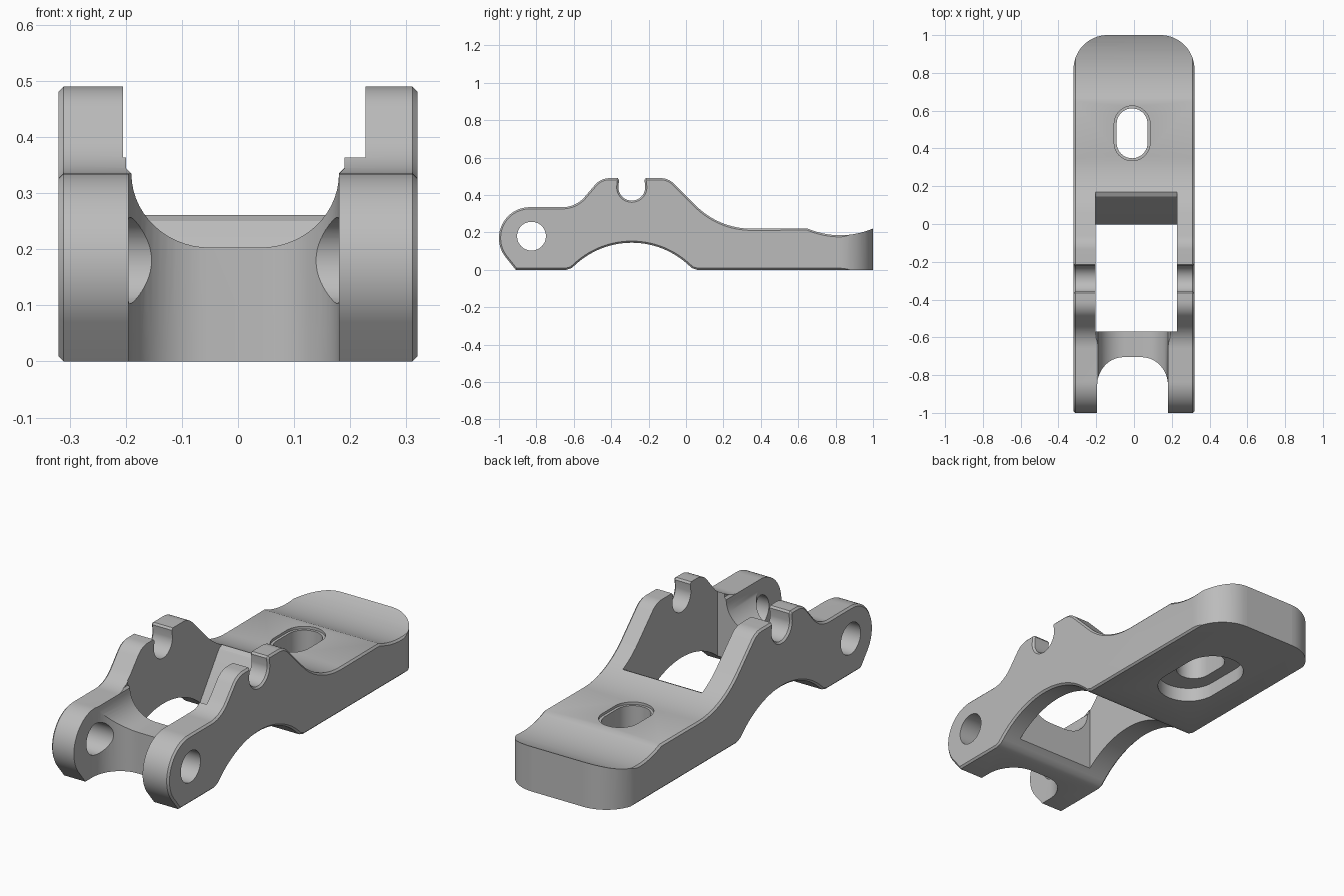
import bpy, bmesh
from math import cos, sin, radians
from mathutils import Vector

old = bpy.data.objects.get("Cube")
if old:
    bpy.data.objects.remove(old, do_unlink=True)

steel = bpy.data.materials.new("grey metal")
steel.use_nodes = True
grey = (0.5, 0.5, 0.5, 1)
steel.diffuse_color = grey
steel.node_tree.nodes["Principled BSDF"].inputs["Base Color"].default_value = grey


def arc(cx, cy, rx, start, end, n=12, ry=None):
    """Points along a circular or elliptical arc, angles in degrees."""
    ry = ry or rx
    angles = [radians(start + (end - start) * i / n) for i in range(n + 1)]
    return [(cx + rx * cos(a), cy + ry * sin(a)) for a in angles]


def prism(name, points, axis, low, high, chamfer=0):
    """Extrude a closed 2D profile along one axis, optionally chamfering both caps."""
    place = {"x": lambda u, v, w: (w, u, v),
             "y": lambda u, v, w: (u, w, v),
             "z": lambda u, v, w: (u, v, w)}[axis]
    bm = bmesh.new()
    cap = bm.faces.new([bm.verts.new(place(u, v, low)) for u, v in points])
    grown = bmesh.ops.extrude_face_region(bm, geom=[cap], use_keep_orig=True)["geom"]
    shift = Vector(place(0, 0, high - low))
    bmesh.ops.translate(bm, vec=shift, verts=[g for g in grown if isinstance(g, bmesh.types.BMVert)])
    bmesh.ops.recalc_face_normals(bm, faces=bm.faces[:])
    if chamfer:
        far = [g for g in grown if isinstance(g, bmesh.types.BMFace)][0]
        edges = list(set(cap.edges) | set(far.edges))
        bmesh.ops.bevel(bm, geom=edges, offset=chamfer, segments=1, affect="EDGES")
    mesh = bpy.data.meshes.new(name)
    bm.to_mesh(mesh)
    bm.free()
    mesh.materials.append(steel)
    obj = bpy.data.objects.new(name, mesh)
    bpy.context.collection.objects.link(obj)
    return obj


def slot(radius, half_run, cx=-0.01, cy=0.48):
    return (arc(cx, cy + half_run, radius, 0, 180, 20)
            + arc(cx, cy - half_run, radius, 180, 360, 20))


# Side profile: bottom arch, dished tail, humps with a pin notch, round front lug
profile = [(-0.91, 0), (-0.64, 0), (-0.612, 0.009)]
profile += arc(-0.29, -0.30, 0.445, 133, 47, 28)
profile += [(0.032, 0.009), (0.06, 0), (1, 0)]
profile += arc(0.825, 0.628, 0.443, 293.3, 246.7, 16)
profile += arc(0.35, 0.64, 0.42, 270, 225, 16)
profile += arc(-0.135, 0.39, 0.1, 45, 90, 8)
profile += [(-0.215, 0.49), (-0.222, 0.48)]
profile += arc(-0.29, 0.442, 0.072, 0, -180, 20)
profile += [(-0.358, 0.48), (-0.365, 0.49)]
profile += arc(-0.41, 0.39, 0.1, 90, 140, 8)
profile += arc(-0.66, 0.49, 0.155, 320, 270, 10)
profile += arc(-0.835, 0.17, 0.165, 90, 217, 24)
body = prism("lever_body", profile, "x", -0.32, 0.32, 0.009)

cutters = []

# Open window between the arms, with a sloping rear wall
window = [(-0.57, -0.1), (-0.03, -0.1), (-0.01, 0.02), (0.0, 0.045), (0.145, 0.25), (0.17, 0.262),
          (0.17, 0.7), (-0.57, 0.7)]
cutters.append(prism("window_cutter", window, "x", -0.205, 0.227))

# Rounded bay between the front lugs
bay = [(-0.195, -1.2)]
bay += arc(-0.055, -0.855, 0.14, 180, 90, 14, 0.15)
bay += arc(0.04, -0.855, 0.14, 90, 0, 14, 0.15)
bay += [(0.18, -1.2)]
cutters.append(prism("bay_cutter", bay, "z", -0.2, 0.7))

# Saddle scooped out of the top of the cross bar
saddle = [(-0.2, 0.7), (-0.2, 0.345)]
saddle += arc(-0.05, 0.335, 0.14, 180, 270, 14, 0.132)
saddle += arc(0.04, 0.335, 0.14, 270, 360, 14, 0.132)
saddle += [(0.19, 0.345), (0.19, 0.7)]
cutters.append(prism("saddle_cutter", saddle, "y", -1.2, -0.55))

# Pivot hole through both lugs
cutters.append(prism("pivot_cutter", arc(-0.826, 0.18, 0.077, 0, 352.5, 47), "x", -0.6, 0.6))

# Bolt slot, with a shallow rim on top and a wider recess underneath
cutters.append(prism("slot_cutter", slot(0.082, 0.05), "z", -0.2, 0.5))
cutters.append(prism("slot_rim_cutter", slot(0.095, 0.05), "z", 0.208, 0.6))
cutters.append(prism("slot_recess_cutter", slot(0.145, 0.09), "z", -0.1, 0.07))

# Rounded corners of the tail in plan
for side in (-1, 1):
    corner = [(side * u, v) for u, v in arc(0.14, 0.82, 0.18, 0, 90, 16)]
    corner += [(side * 0.14, 1.1), (side * 0.5, 1.1), (side * 0.5, 0.82)]
    cutters.append(prism("tail_corner_cutter", corner, "z", -0.2, 0.6))

for cutter in cutters:
    mod = body.modifiers.new(cutter.name, "BOOLEAN")
    mod.operation = "DIFFERENCE"
    mod.solver = "EXACT"
    mod.object = cutter

# Apply the cuts, then drop the helpers
bpy.context.view_layer.objects.active = body
body.select_set(True)
for mod in list(body.modifiers):
    bpy.ops.object.modifier_apply(modifier=mod.name)
for cutter in cutters:
    bpy.data.objects.remove(cutter, do_unlink=True)
bpy.ops.object.select_all(action="DESELECT")
body.select_set(True)
bpy.ops.object.shade_smooth_by_angle(angle=radians(25))
